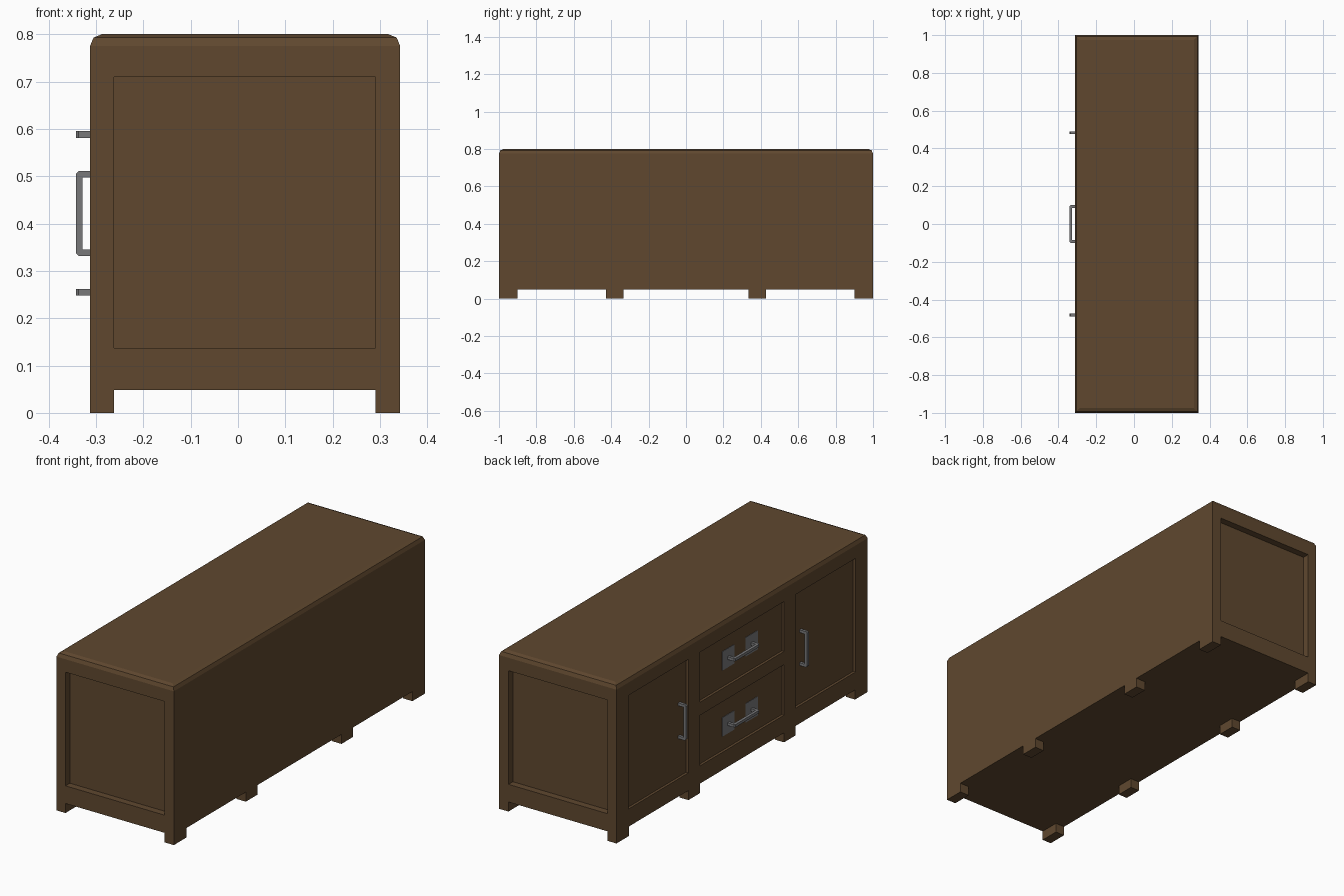
import bpy, bmesh
from mathutils import Vector

if "Cube" in bpy.data.objects:
    bpy.data.objects.remove(bpy.data.objects["Cube"])


def material(name, rgb):
    m = bpy.data.materials.new(name)
    m.diffuse_color = (*rgb, 1.0)
    m.use_nodes = True
    m.node_tree.nodes["Principled BSDF"].inputs["Base Color"].default_value = m.diffuse_color
    return m


WOOD = material("brown_wood", (0.115, 0.064, 0.028))
METAL = material("grey_metal", (0.19, 0.19, 0.195))

X0, X1 = -0.3125, 0.3425      # door face and plain back face
LEG, TOP = 0.048, 0.8
PANEL = 0.013                 # depth of the door and drawer recesses
END = 0.035                   # depth of the end recesses


def add_box(bm, x, y, z):
    verts = bmesh.ops.create_cube(bm, size=1)["verts"]
    for v in verts:
        v.co = Vector([r[0] + (c + 0.5) * (r[1] - r[0])
                       for c, r in zip(v.co, (x, y, z))])
    return verts


def finish(bm, name, mat):
    bmesh.ops.recalc_face_normals(bm, faces=bm.faces)
    me = bpy.data.meshes.new(name)
    bm.to_mesh(me)
    bm.free()
    ob = bpy.data.objects.new(name, me)
    bpy.context.collection.objects.link(ob)
    me.materials.append(mat)
    return ob


# Cabinet body with rounded top rim
bm = bmesh.new()
add_box(bm, (X0, X1), (-1, 1), (LEG, TOP))
rim = [e for e in bm.edges if all(v.co.z > TOP - 0.001 for v in e.verts)]
bmesh.ops.bevel(bm, geom=rim, offset=0.025, segments=2, profile=0.5, affect='EDGES')
body = finish(bm, "cabinet_body", WOOD)

# Recessed panels: doors, drawers and both ends
bm = bmesh.new()
PZ = (0.137, 0.71)
front = (X0 - 0.1, X0 + PANEL)
for s in (-1, 1):
    add_box(bm, front, sorted((s * 0.427, s * 0.904)), PZ)
    add_box(bm, (-0.262, 0.29), sorted((s * (1 - END), s * 1.1)), PZ)
for z in ((0.137, 0.392), (0.458, 0.71)):
    add_box(bm, front, (-0.335, 0.335), z)
cutter = finish(bm, "panel_cutter", WOOD)
cutter.hide_render = True
mod = body.modifiers.new("panels", 'BOOLEAN')
mod.operation = 'DIFFERENCE'
mod.solver = 'EXACT'
mod.object = cutter
bpy.context.view_layer.objects.active = body
bpy.ops.object.modifier_apply(modifier=mod.name)
bpy.data.objects.remove(cutter)

# Eight short legs
for side, x in (("front", (X0, -0.262)), ("back", (0.29, X1))):
    for i, y in enumerate(((-1, -0.9), (-0.427, -0.335), (0.335, 0.427), (0.9, 1))):
        bm = bmesh.new()
        add_box(bm, x, y, (0, LEG))
        finish(bm, f"{side}_leg_{i + 1}", WOOD)


# U-shaped bar handle with chamfered outer corners
def handle(name, y, z, half, vertical):
    t, c = 0.014, 0.006
    foot, out = X0 + PANEL, -0.3425
    right = [(half - t, foot), (half, foot), (half, out + c), (half - c, out)]
    prof = right + [(-u, x) for u, x in reversed(right)]
    prof += [(t - half, out + t), (half - t, out + t)]
    bm = bmesh.new()
    w = -t / 2
    vs = [bm.verts.new((x, y + w, z + u) if vertical else (x, y + u, z + w))
          for u, x in prof]
    f = bm.faces.new(vs)
    ext = bmesh.ops.extrude_face_region(bm, geom=[f])["geom"]
    step = (0, t, 0) if vertical else (0, 0, t)
    bmesh.ops.translate(bm, vec=step,
                        verts=[v for v in ext if isinstance(v, bmesh.types.BMVert)])
    finish(bm, name, METAL)


handle("left_door_handle", 0.484, 0.421, 0.09, True)
handle("right_door_handle", -0.482, 0.421, 0.09, True)

# Drawer handles with square backing plates
for name, z in (("upper", 0.588), ("lower", 0.255)):
    handle(f"{name}_drawer_handle", 0, z, 0.1, False)
    for i, y in enumerate((-0.093, 0.093)):
        bm = bmesh.new()
        add_box(bm, (X0 + PANEL - 0.002, X0 + PANEL + 0.002),
                (y - 0.048, y + 0.048), (z - 0.048, z + 0.048))
        finish(bm, f"{name}_handle_plate_{i + 1}", METAL)
